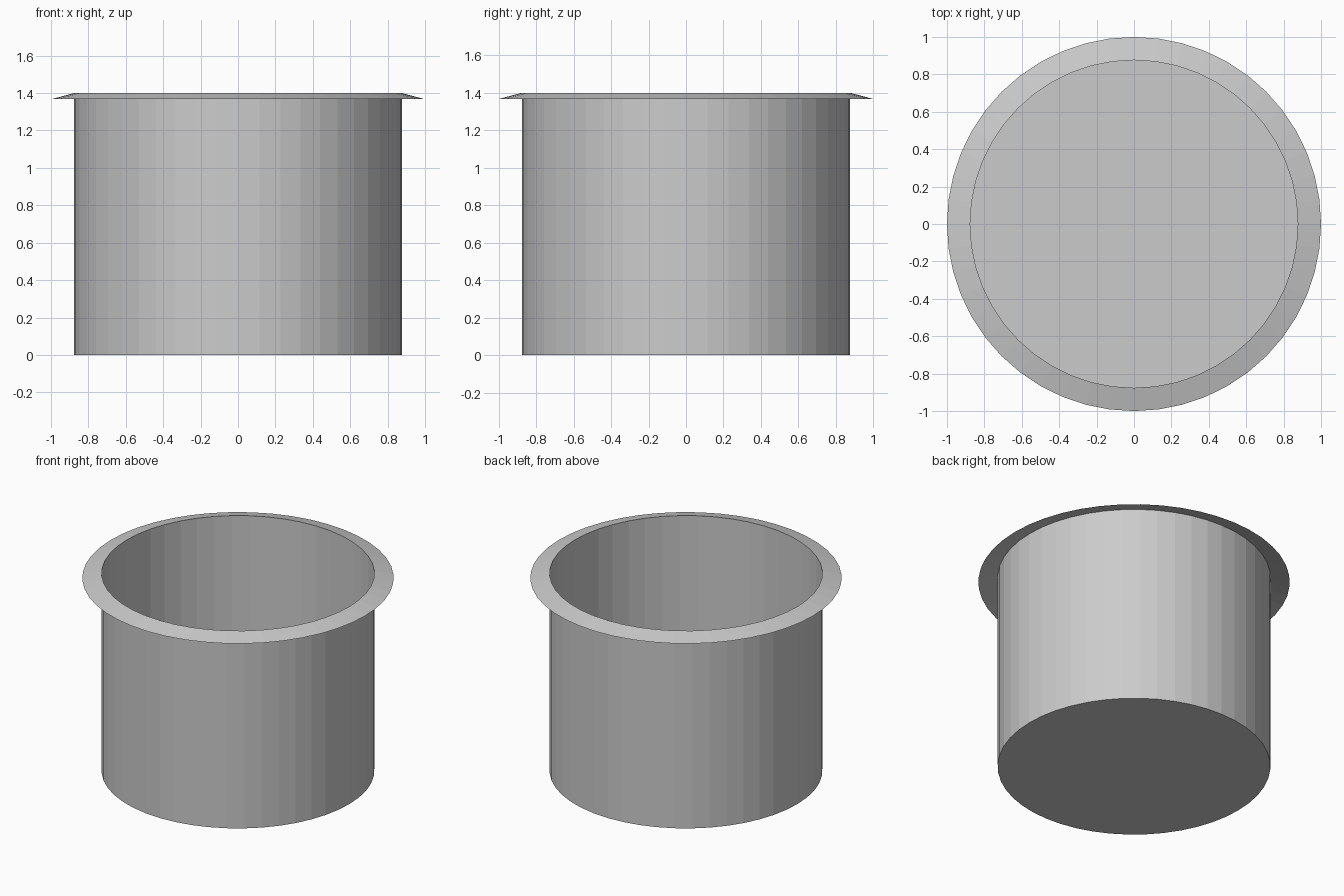
import bpy, bmesh
from math import cos, sin, tau

if "Cube" in bpy.data.objects:
    bpy.data.objects.remove(bpy.data.objects["Cube"])

SIDES = 48
R_WALL, R_RIM = 0.876, 1.0
Z_TOP, Z_RIM = 1.4, 1.367


def ring(bm, radius, z):
    return [bm.verts.new((radius * cos(tau * i / SIDES), radius * sin(tau * i / SIDES), z))
            for i in range(SIDES)]


def bridge(bm, lower, upper):
    for i in range(SIDES):
        j = (i + 1) % SIDES
        bm.faces.new((lower[i], lower[j], upper[j], upper[i]))


def finish(bm, name):
    mesh = bpy.data.meshes.new(name)
    bm.to_mesh(mesh)
    bm.free()
    obj = bpy.data.objects.new(name, mesh)
    bpy.context.collection.objects.link(obj)
    return obj


# Thin-walled open cup with a closed floor
bm = bmesh.new()
base, top = ring(bm, R_WALL, 0), ring(bm, R_WALL, Z_TOP)
bridge(bm, base, top)
bm.faces.new(base[::-1])
finish(bm, "cup_body")

# Sloping flange around the mouth
bm = bmesh.new()
outer, inner = ring(bm, R_RIM, Z_RIM), ring(bm, R_WALL, Z_TOP)
bridge(bm, outer, inner)
finish(bm, "rim_flange")
